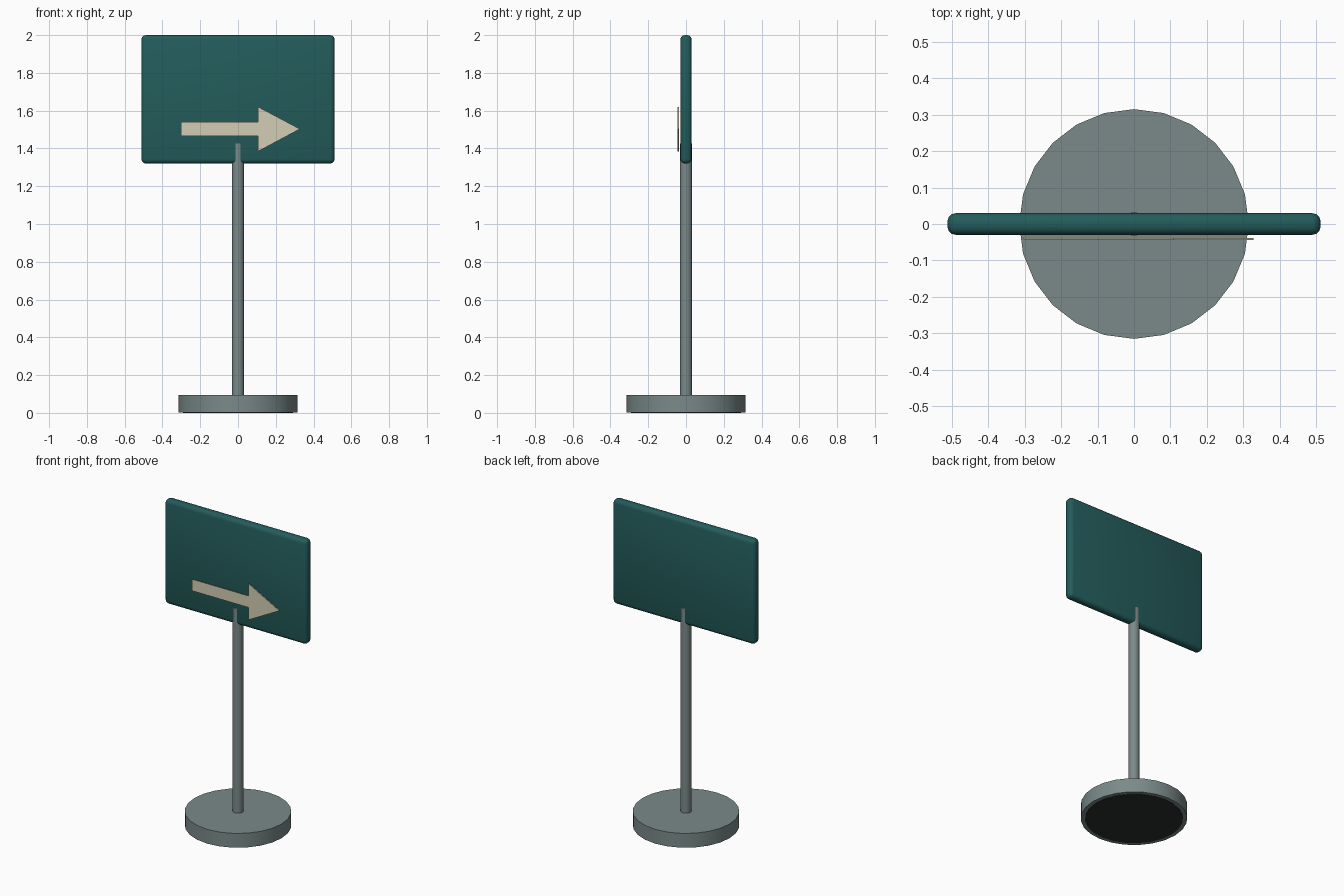
import bpy, bmesh, math

if "Cube" in bpy.data.objects:
    bpy.data.objects.remove(bpy.data.objects["Cube"])


def srgb(r, g, b):
    def lin(c):
        c /= 255
        return c / 12.92 if c <= 0.04045 else ((c + 0.055) / 1.055) ** 2.4
    return (lin(r), lin(g), lin(b), 1)


def material(name, rgb):
    m = bpy.data.materials.new(name)
    m.diffuse_color = srgb(*rgb)
    m.use_nodes = True
    m.node_tree.nodes["Principled BSDF"].inputs["Base Color"].default_value = m.diffuse_color
    return m


GREY = material("grey metal", (122, 138, 137))
TEAL = material("dark teal", (35, 92, 91))
CREAM = material("cream", (212, 206, 180))
BLACK = material("black rubber", (42, 48, 49))


def finish(obj, name, mat, smooth=True):
    obj.name = name
    obj.data.materials.append(mat)
    if smooth:
        bpy.ops.object.shade_smooth_by_angle(angle=math.radians(35))
    return obj


def disc(name, radius, z0, z1, sides, mat):
    bpy.ops.mesh.primitive_cylinder_add(vertices=sides, radius=radius, depth=z1 - z0,
                                        location=(0, 0, (z0 + z1) / 2))
    return finish(bpy.context.object, name, mat)


def plate(name, outline, y_front, y_back, mat):
    """Extrude an x-z outline along y."""
    bm = bmesh.new()
    face = bm.faces.new([bm.verts.new((x, y_front, z)) for x, z in outline])
    ext = bmesh.ops.extrude_face_region(bm, geom=[face])
    moved = [g for g in ext["geom"] if isinstance(g, bmesh.types.BMVert)]
    bmesh.ops.translate(bm, verts=moved, vec=(0, y_back - y_front, 0))
    bmesh.ops.recalc_face_normals(bm, faces=bm.faces[:])
    mesh = bpy.data.meshes.new(name)
    bm.to_mesh(mesh)
    bm.free()
    obj = bpy.data.objects.new(name, mesh)
    bpy.context.collection.objects.link(obj)
    return finish(obj, name, mat, smooth=False)


# Weighted foot with a rubber pad underneath, and the post
disc("base_disc", 0.315, 0.002, 0.095, 24, GREY)
disc("base_pad", 0.29, 0.0, 0.01, 24, BLACK)
disc("post", 0.0325, 0.09, 1.427, 16, GREY)

# Rounded sign board
bpy.ops.mesh.primitive_cube_add(size=1, location=(0, 0, 1.66))
board = bpy.context.object
board.scale = (1.024, 0.06, 0.68)
bpy.ops.object.transform_apply(location=False, rotation=False, scale=True)
bevel = board.modifiers.new("rounded_edges", "BEVEL")
bevel.width = 0.024
bevel.segments = 3
bpy.ops.object.modifier_apply(modifier=bevel.name)
finish(board, "sign_board", TEAL)

# Direction arrow standing just proud of the board
plate("arrow_shaft", [(-0.303, 1.465), (0.107, 1.465), (0.107, 1.54), (-0.303, 1.54)],
      -0.043, -0.039, CREAM)
plate("arrow_head", [(0.107, 1.385), (0.328, 1.503), (0.107, 1.62)],
      -0.044, -0.038, CREAM)
